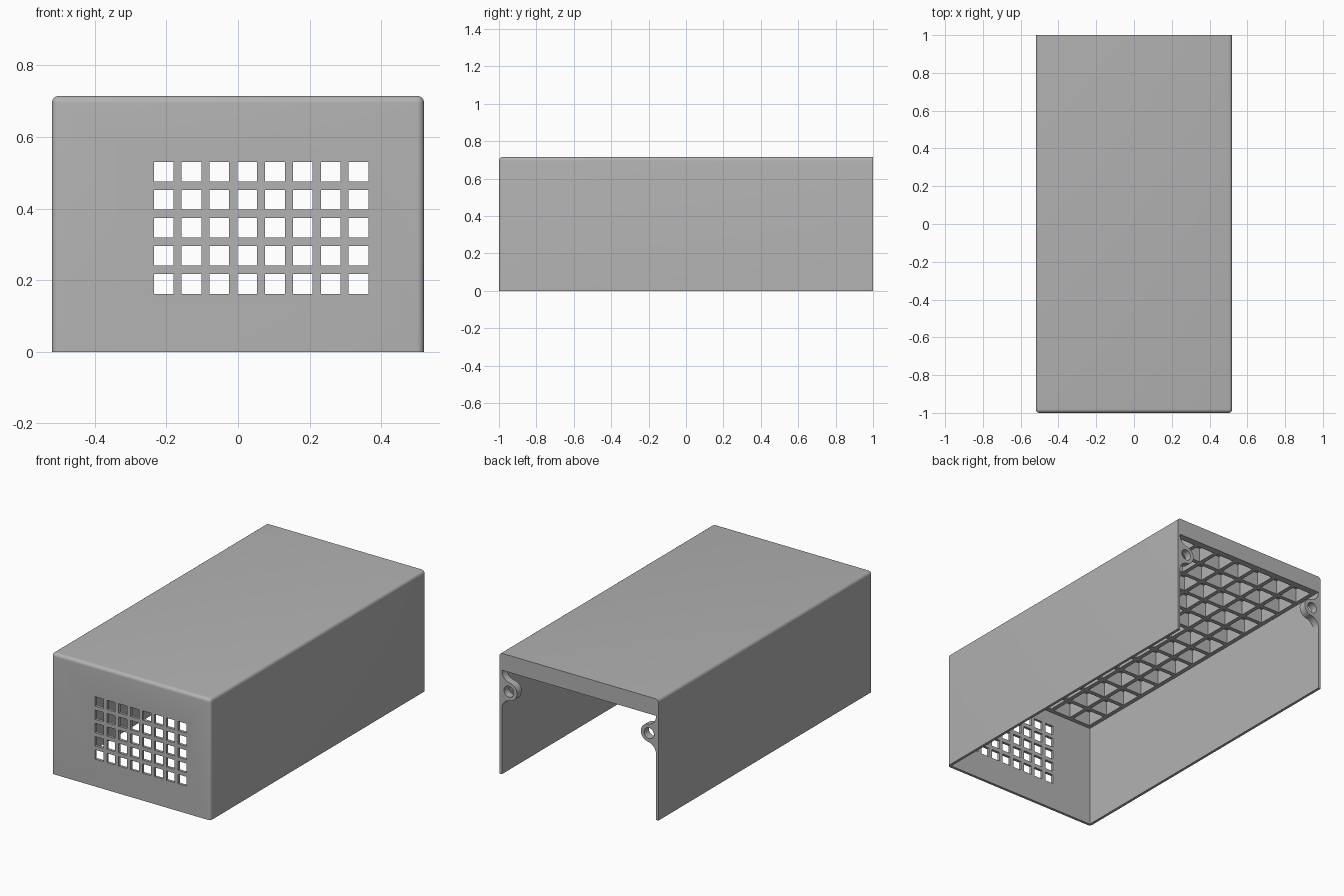
import bpy, bmesh, math
from mathutils import Matrix, Vector

if "Cube" in bpy.data.objects:
    bpy.data.objects.remove(bpy.data.objects["Cube"])

W, L, H = 1.04, 2.0, 0.715      # outer size
T = 0.016                       # wall thickness
ROOF = 0.1                      # depth of the ribbed roof
EDGE = 0.02                     # rounding of the outer edges
ceiling = H - ROOF

grey = bpy.data.materials.new("plain grey")
grey.use_nodes = True
grey.diffuse_color = (0.45, 0.45, 0.45, 1)
grey.node_tree.nodes["Principled BSDF"].inputs["Base Color"].default_value = grey.diffuse_color


def add_box(bm, lo, hi):
    lo, hi = Vector(lo), Vector(hi)
    size = hi - lo
    m = Matrix.Translation((lo + hi) / 2) @ Matrix.Diagonal((*size, 1))
    return bmesh.ops.create_cube(bm, size=1, matrix=m)


def finish(bm, name):
    bmesh.ops.recalc_face_normals(bm, faces=bm.faces)
    mesh = bpy.data.meshes.new(name)
    bm.to_mesh(mesh)
    bm.free()
    mesh.materials.append(grey)
    ob = bpy.data.objects.new(name, mesh)
    bpy.context.collection.objects.link(ob)
    return ob


def activate(ob):
    bpy.ops.object.select_all(action='DESELECT')
    ob.select_set(True)
    bpy.context.view_layer.objects.active = ob


def cut(ob, bm):
    cutter = finish(bm, "cutter")
    cutter.hide_render = True
    mod = ob.modifiers.new("cut", 'BOOLEAN')
    mod.operation, mod.solver, mod.object = 'DIFFERENCE', 'EXACT', cutter
    activate(ob)
    bpy.ops.object.modifier_apply(modifier=mod.name)
    bpy.data.objects.remove(cutter)


# Cover: block with rounded top and front edges, square at the back and bottom
bm = bmesh.new()
add_box(bm, (-W / 2, -L / 2, 0), (W / 2, L / 2, H))


def is_rounded(e):
    c = (e.verts[0].co + e.verts[1].co) / 2
    on_side, on_front, on_top = abs(c.x) > W / 2 - 0.01, c.y < -L / 2 + 0.01, c.z > H - 0.01
    return on_side + on_front + on_top == 2 and c.y < L / 2 - 0.01


bmesh.ops.bevel(bm, geom=[e for e in bm.edges if is_rounded(e)], offset=EDGE,
                segments=6, profile=0.5, affect='EDGES')
cover = finish(bm, "cover")

# Cavity, open at the bottom and the back
bm = bmesh.new()
add_box(bm, (T - W / 2, T - L / 2, -0.1), (W / 2 - T, L / 2 + 0.1, ceiling))
cut(cover, bm)

# Square pockets that leave a grid of ribs under the roof
cols, rows, rib = 7, 13, 0.025
px, py = (W - 2 * T - rib) / cols, (L - 2 * T - rib) / rows
bm = bmesh.new()
for i in range(cols):
    for j in range(rows):
        x, y = T + rib - W / 2 + i * px, T + rib - L / 2 + j * py
        add_box(bm, (x, y, ceiling - 0.05), (x + px - rib, y + py - rib, H - T))
cut(cover, bm)

# Square vent holes in the front wall
pitch, hole = 0.0777, 0.055
bm = bmesh.new()
for i in range(8):
    for j in range(5):
        x, z = -0.235 + i * pitch, 0.162 + j * 0.0922 * 0.85
        add_box(bm, (x, -L / 2 - 0.1, z), (x + hole, -L / 2 + 0.1, z + hole))
cut(cover, bm)


# Screw ears at the back: a drilled disc blended into the side wall
def screw_ear(name, side):
    R, r, bore, thick = 0.053, 0.06, 0.032, 0.045
    wall = W / 2 - T
    cx, cz = W / 2 - 0.062, 0.5
    gap = wall - cx
    rise = math.sqrt((R + r) ** 2 - (gap - r) ** 2)
    lean = math.atan2(rise, gap - r)        # direction from disc to blend centre
    n = 10
    upper = []
    for k in range(n + 1):                  # concave blend, wall to disc
        a = lean * k / n
        upper.append((wall - r + r * math.cos(a), cz + rise - r * math.sin(a)))
    upper = [(wall - r + r * math.cos(-(math.pi - lean) * k / n),
              cz + rise + r * math.sin(-(math.pi - lean) * k / n)) for k in range(n + 1)]
    nose = []
    for k in range(1, 2 * n):               # round nose of the disc
        a = lean + (2 * math.pi - 2 * lean) * k / (2 * n)
        nose.append((cx + R * math.cos(a), cz + R * math.sin(a)))
    lower = [(x, 2 * cz - z) for x, z in reversed(upper)]
    inset = W / 2 - T / 2                   # root sunk into the wall
    outline = [(inset, upper[0][1])] + upper + nose + lower + [(inset, lower[-1][1])]
    bm = bmesh.new()
    face = bm.faces.new([bm.verts.new((side * x, L / 2 - thick, z)) for x, z in outline])
    ext = bmesh.ops.extrude_face_region(bm, geom=[face])
    moved = [v for v in ext["geom"] if isinstance(v, bmesh.types.BMVert)]
    bmesh.ops.translate(bm, verts=moved, vec=(0, thick - 0.0005, 0))
    ear = finish(bm, name)
    bm = bmesh.new()
    m = Matrix.Translation((side * cx, L / 2, cz)) @ Matrix.Rotation(math.pi / 2, 4, 'X')
    bmesh.ops.create_cone(bm, cap_ends=True, segments=32, radius1=bore, radius2=bore,
                          depth=0.3, matrix=m)
    cut(ear, bm)
    return ear


parts = [cover, screw_ear("left_screw_ear", 1), screw_ear("right_screw_ear", -1)]
for ob in parts:
    activate(ob)
    bpy.ops.object.shade_smooth_by_angle(angle=math.radians(30))
